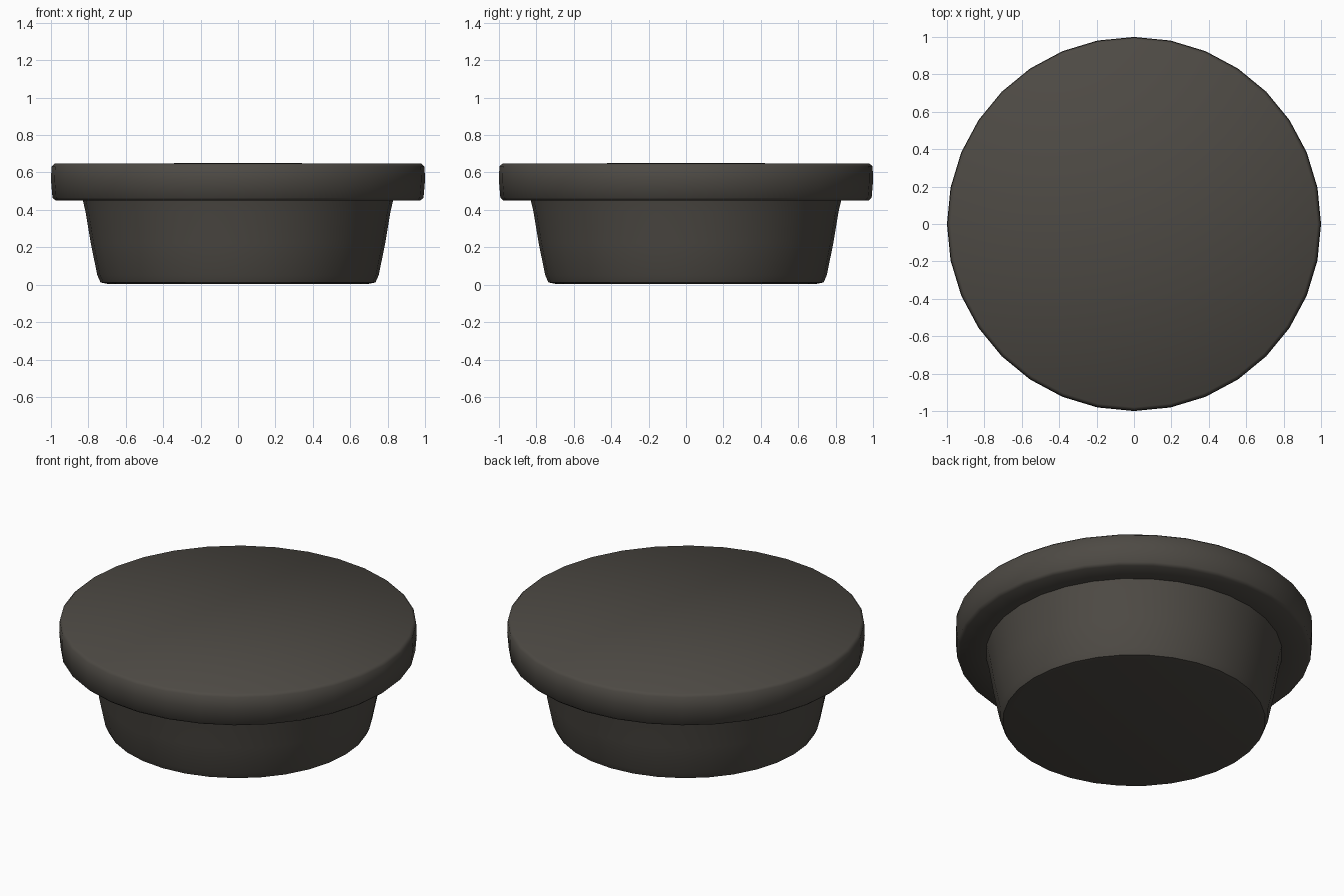
import bpy, bmesh, math

if "Cube" in bpy.data.objects:
    bpy.data.objects.remove(bpy.data.objects["Cube"])

SIDES = 32

mat = bpy.data.materials.new("dark warm grey")
mat.diffuse_color = (0.075, 0.068, 0.058, 1)
mat.use_nodes = True
mat.node_tree.nodes["Principled BSDF"].inputs["Base Color"].default_value = mat.diffuse_color


def lathe(name, profile):
    """Spin an (radius, z) profile round z; radius 0 makes a cap."""
    bm = bmesh.new()
    rings = []
    for r, z in profile:
        if r == 0:
            rings.append([bm.verts.new((0, 0, z))] * SIDES)
        else:
            rings.append([bm.verts.new((r * math.cos(2 * math.pi * i / SIDES),
                                        r * math.sin(2 * math.pi * i / SIDES), z))
                          for i in range(SIDES)])
    for a, b in zip(rings, rings[1:]):
        for i in range(SIDES):
            j = (i + 1) % SIDES
            loop = list(dict.fromkeys((a[i], a[j], b[j], b[i])))
            bm.faces.new(loop)
    me = bpy.data.meshes.new(name)
    bm.to_mesh(me)
    bm.free()
    me.materials.append(mat)
    ob = bpy.data.objects.new(name, me)
    bpy.context.collection.objects.link(ob)
    bpy.ops.object.select_all(action='DESELECT')
    ob.select_set(True)
    bpy.context.view_layer.objects.active = ob
    bpy.ops.object.shade_smooth_by_angle(angle=math.radians(50))


# tapered lower body, open where it meets the rim disc
lathe("plug_body", [(0, 0.005), (0.70, 0.005), (0.735, 0.012), (0.752, 0.05),
                    (0.787, 0.22), (0.815, 0.39), (0.83, 0.452)])

# wide flat disc on top with slightly softened edges
lathe("rim_disc", [(0.82, 0.45), (0.975, 0.45), (0.992, 0.465), (1.0, 0.56),
                   (0.997, 0.632), (0.98, 0.648), (0, 0.65)])
